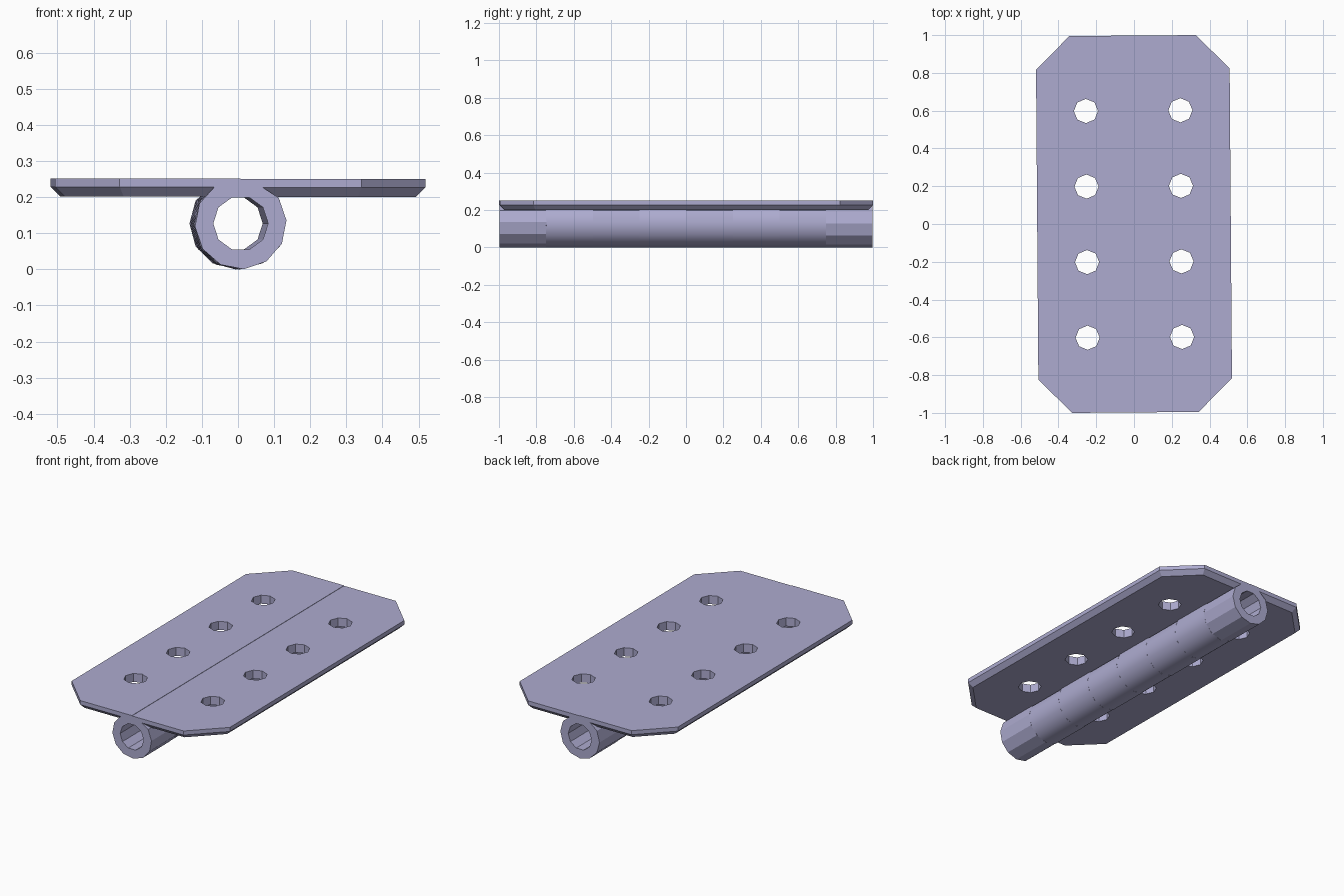
import bpy, bmesh, math
from mathutils import Matrix

cube = bpy.data.objects.get("Cube")
if cube:
    bpy.data.objects.remove(cube, do_unlink=True)

HALF_LEN, HALF_WID = 0.9975, 0.5125
TILT = 0.0075                      # slight turn of the whole hinge about z
PIN_Z, R_OUT, R_IN = 0.127, 0.127, 0.076

steel = bpy.data.materials.new("blue grey steel")
steel.use_nodes = True
COLOR = (0.42, 0.41, 0.63, 1)
steel.diffuse_color = COLOR
steel.node_tree.nodes["Principled BSDF"].inputs["Base Color"].default_value = COLOR


def add_object(name, bm):
    bmesh.ops.recalc_face_normals(bm, faces=bm.faces[:])
    mesh = bpy.data.meshes.new(name)
    bm.to_mesh(mesh)
    bm.free()
    mesh.materials.append(steel)
    obj = bpy.data.objects.new(name, mesh)
    obj.rotation_euler.z = TILT
    bpy.context.collection.objects.link(obj)
    return obj


def bridge(bm, a, b):
    """Quads between two closed loops of equal size."""
    n = len(a)
    return [bm.faces.new((a[i], a[(i + 1) % n], b[(i + 1) % n], b[i])) for i in range(n)]


def leaf(name, side, lift):
    """Half of the plate: clipped corners, chamfered lower rim, four screw holes."""
    bm = bmesh.new()

    def outline(inset, z):
        y, x, k = HALF_LEN - inset, HALF_WID - inset, inset * math.tan(math.pi / 8)
        half = [(0, y), (0.335 - k, y), (x, 0.82 - k)]
        pts = half + [(px, -py) for px, py in reversed(half)]
        return [bm.verts.new((side * px, py, z + lift)) for px, py in pts]

    rings = [outline(0, 0.25), outline(0, 0.226), outline(0.026, 0.2)]
    for a, b in zip(rings, rings[1:]):
        bridge(bm, a, b)
    bm.faces.new(rings[0])
    bm.faces.new(rings[-1])
    obj = add_object(name, bm)

    # Octagonal screw holes
    bm = bmesh.new()
    for y in (-0.6, -0.2, 0.2, 0.6):
        bmesh.ops.create_cone(bm, cap_ends=True, segments=8, radius1=0.064, radius2=0.064,
                              depth=0.3, matrix=Matrix.Translation((side * 0.25, y, 0.225)))
    cutter = add_object("hole_cutter", bm)
    cutter.hide_render = True
    mod = obj.modifiers.new("holes", 'BOOLEAN')
    mod.operation, mod.solver, mod.object = 'DIFFERENCE', 'EXACT', cutter
    bpy.context.view_layer.update()
    evaluated = obj.evaluated_get(bpy.context.evaluated_depsgraph_get())
    mesh = bpy.data.meshes.new_from_object(evaluated)
    obj.modifiers.clear()
    obj.data = mesh
    bpy.data.objects.remove(cutter, do_unlink=True)


def knuckle(name, y0, y1, phase, smooth):
    """Tube section of the barrel: 12 sides outside, 10 sides in the bore."""
    bm = bmesh.new()

    def loop(sides, radius, y, turn):
        verts = []
        for i in range(sides):
            a = turn + math.tau * i / sides
            z = min(PIN_Z + radius * math.sin(a), 0.23)   # top stays inside the plate
            verts.append(bm.verts.new((radius * math.cos(a), y, z)))
        return verts

    outer = [loop(12, R_OUT, y, phase) for y in (y0, y1)]
    inner = [loop(10, R_IN, y, 0) for y in (y0, y1)]
    bridge(bm, *outer)
    bridge(bm, *inner)
    # Ring-shaped end faces
    for o, i in zip(outer, inner):
        edges = [bm.edges.get((l[k - 1], l[k])) for l in (o, i) for k in range(len(l))]
        bmesh.ops.triangle_fill(bm, edges=edges, use_beauty=True)
    obj = add_object(name, bm)
    if smooth:
        bpy.ops.object.select_all(action='DESELECT')
        obj.select_set(True)
        bpy.context.view_layer.objects.active = obj
        bpy.ops.object.shade_smooth_by_angle(angle=math.radians(35))


leaf("left_leaf", 1, 0.0)
leaf("right_leaf", -1, 0.002)

# Eight interlocking knuckles, alternate ones turned slightly with their leaf
STEP = 2 * HALF_LEN / 8
for n in range(8):
    y = -HALF_LEN + n * STEP
    knuckle(f"barrel_knuckle_{n + 1}", y, y + STEP,
            math.radians(4) if n % 2 == 0 else 0.0, 0 < n < 7)
